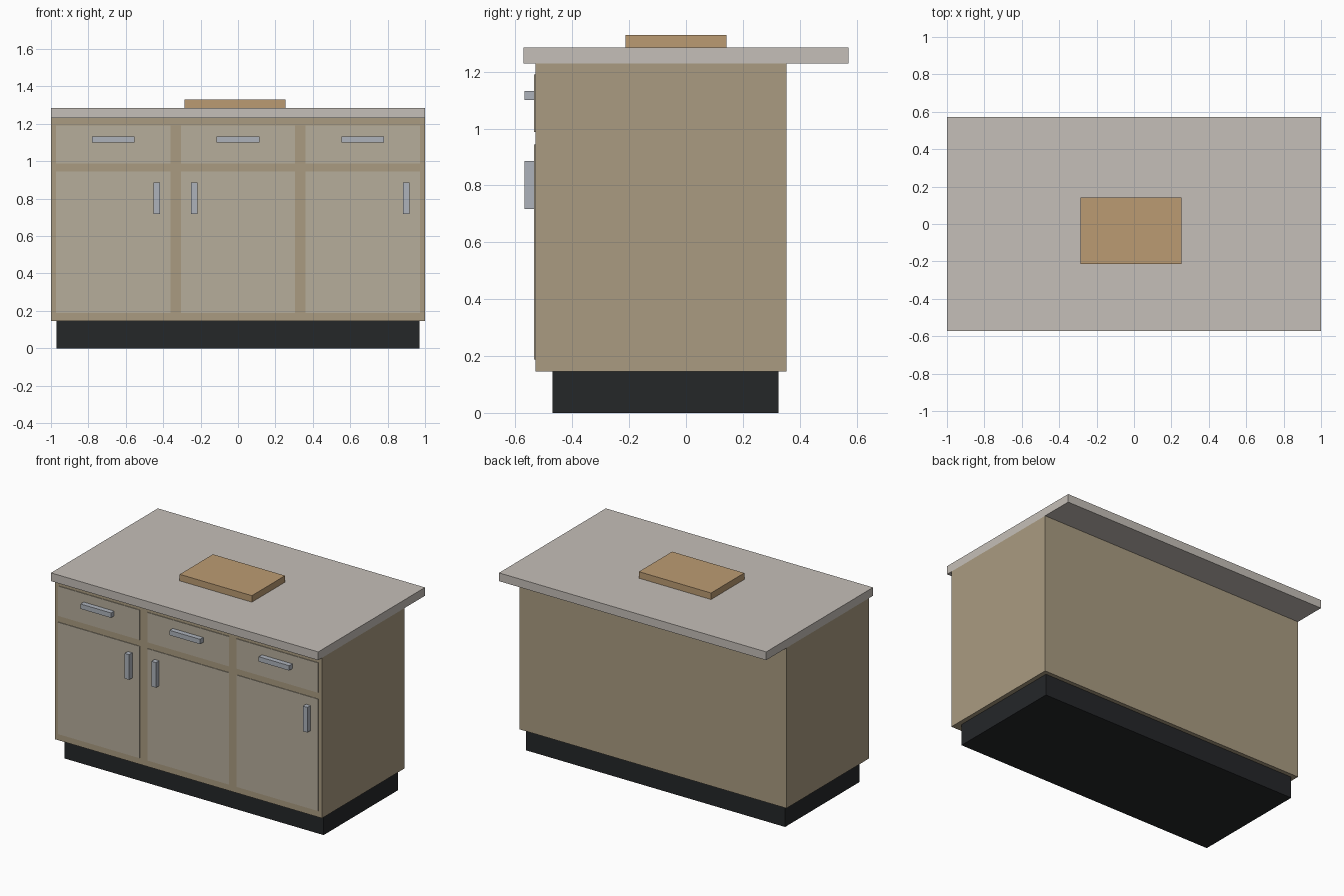
import bpy, bmesh
from mathutils import Vector

if "Cube" in bpy.data.objects:
    bpy.data.objects.remove(bpy.data.objects["Cube"])


def material(name, rgb):
    m = bpy.data.materials.new(name)
    m.diffuse_color = (*rgb, 1)
    m.use_nodes = True
    m.node_tree.nodes["Principled BSDF"].inputs["Base Color"].default_value = m.diffuse_color
    return m


WOOD = material("cabinet_paint", (0.40, 0.33, 0.22))
PANEL = material("panel_paint", (0.47, 0.42, 0.33))
STONE = material("stone", (0.56, 0.52, 0.48))
DARK = material("dark_plinth", (0.018, 0.02, 0.022))
METAL = material("brushed_metal", (0.42, 0.45, 0.50))
BOARD = material("board_wood", (0.50, 0.33, 0.17))


def box(name, x, y, z, mat):
    """Box from (min, max) ranges on each axis."""
    lo, hi = (Vector(v) for v in zip(x, y, z))
    bm = bmesh.new()
    bmesh.ops.create_cube(bm, size=1)
    bmesh.ops.scale(bm, vec=hi - lo, verts=bm.verts)
    mesh = bpy.data.meshes.new(name)
    bm.to_mesh(mesh)
    bm.free()
    mesh.materials.append(mat)
    ob = bpy.data.objects.new(name, mesh)
    ob.location = (lo + hi) / 2
    bpy.context.collection.objects.link(ob)
    return ob


# Main volumes
box("toe_kick", (-0.97, 0.97), (-0.47, 0.326), (0, 0.145), DARK)
box("cabinet_body", (-1, 1), (-0.53, 0.354), (0.145, 1.23), WOOD)
box("countertop", (-1, 1), (-0.571, 0.571), (1.23, 1.286), STONE)
box("cutting_board", (-0.287, 0.253), (-0.213, 0.142), (1.286, 1.33), BOARD)

# Three bays: drawer above door, each with a bar handle
FACE = (-0.534, -0.526)
GRIP = (-0.568, -0.532)
for i, (cx, hx) in enumerate([(-0.667, -0.434), (0, -0.233), (0.667, 0.9)], 1):
    span = (cx - 0.305, cx + 0.305)
    box(f"drawer_front_{i}", span, FACE, (0.988, 1.19), PANEL)
    box(f"door_{i}", span, FACE, (0.188, 0.945), PANEL)
    box(f"drawer_handle_{i}", (cx - 0.114, cx + 0.114), GRIP, (1.1, 1.133), METAL)
    box(f"door_handle_{i}", (hx - 0.017, hx + 0.017), GRIP, (0.717, 0.887), METAL)
